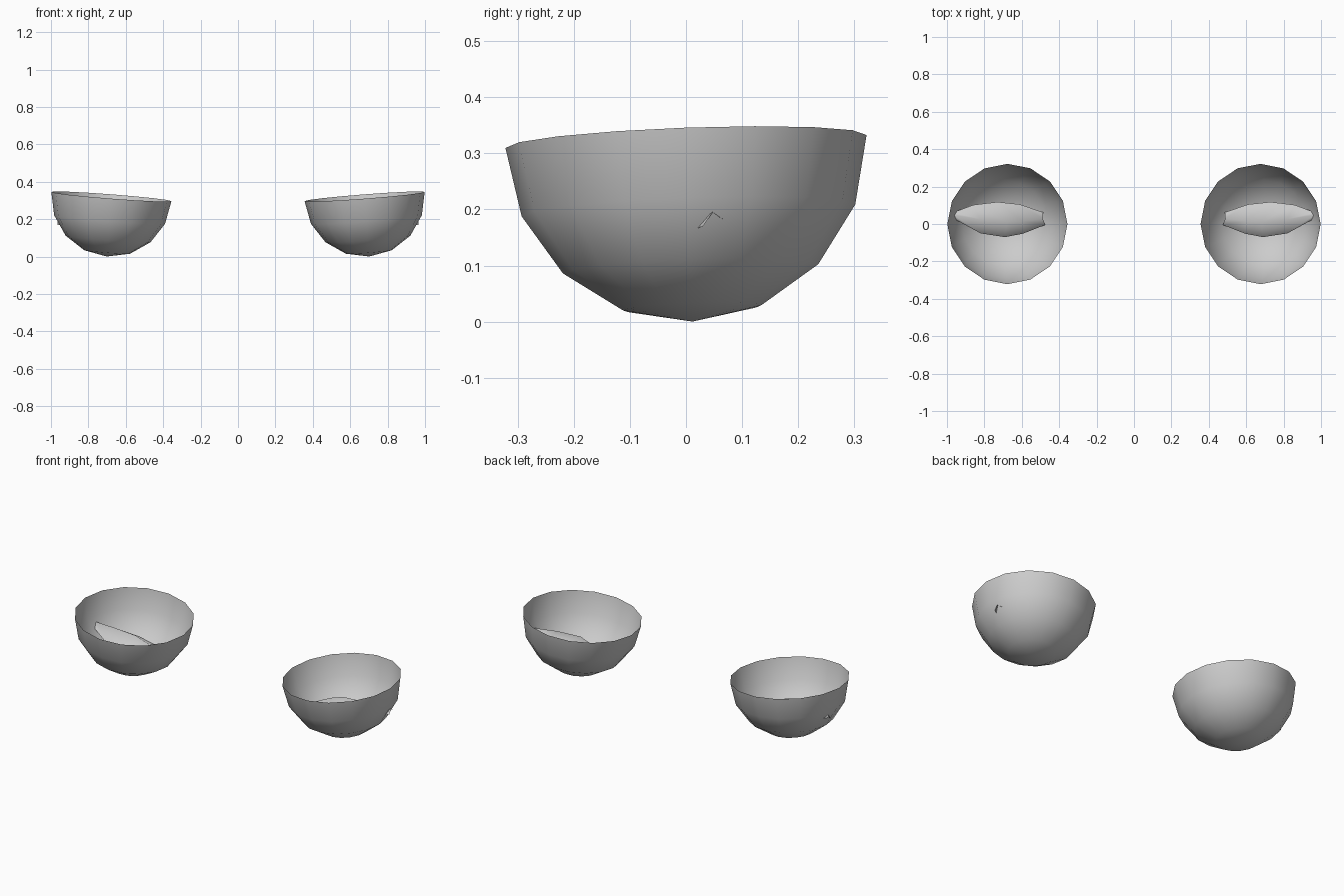
import bpy, bmesh, math
from mathutils import Vector, Matrix

if "Cube" in bpy.data.objects:
    bpy.data.objects.remove(bpy.data.objects["Cube"])

CENTER = Vector((0.677, 0.0, 0.321))
RADIUS = 0.322
TILT = Vector((0, 0, 1)).rotation_difference(Vector((-0.077, -0.036, 1)).normalized())


def finish(bm, name, side):
    # mirror to the requested side and shade smooth
    if side < 0:
        bmesh.ops.transform(bm, matrix=Matrix.Scale(-1, 4, (1, 0, 0)), verts=bm.verts)
        bmesh.ops.reverse_faces(bm, faces=bm.faces)
    for f in bm.faces:
        f.smooth = True
    mesh = bpy.data.meshes.new(name)
    bm.to_mesh(mesh)
    bm.free()
    obj = bpy.data.objects.new(name, mesh)
    bpy.context.collection.objects.link(obj)


def bowl(name, side):
    # lower half of a 16 sided sphere, tipped slightly inward
    bm = bmesh.new()
    bmesh.ops.create_uvsphere(bm, u_segments=16, v_segments=8, radius=RADIUS)
    upper = [v for v in bm.verts if v.co.z > 0.01]
    bmesh.ops.delete(bm, geom=upper, context='VERTS')
    matrix = Matrix.Translation(CENTER) @ TILT.to_matrix().to_4x4()
    bmesh.ops.transform(bm, matrix=matrix, verts=bm.verts)
    finish(bm, name, side)


# cross-sections of the folded leaf: front edge, ridge, back edge
SECTIONS = [
    [(0.475, -0.005, 0.095), (0.488, 0.030, 0.12), (0.485, 0.062, 0.10)],
    [(0.595, -0.052, 0.105), (0.595, 0.015, 0.175), (0.610, 0.105, 0.13)],
    [(0.690, -0.070, 0.12), (0.680, 0.010, 0.205), (0.730, 0.118, 0.145)],
    [(0.820, -0.050, 0.14), (0.820, 0.025, 0.205), (0.860, 0.102, 0.16)],
    [(0.966, 0.030, 0.17), (0.966, 0.048, 0.195), (0.966, 0.062, 0.185)],
]


def leaf(name, side):
    # thin arched sheet lying inside the bowl, its tip poking through
    bm = bmesh.new()
    rows = [[bm.verts.new(p) for p in row] for row in SECTIONS]
    for a, b in zip(rows, rows[1:]):
        for i in range(2):
            bm.faces.new((a[i], b[i], b[i + 1], a[i + 1]))
    finish(bm, name, side)


for label, side in (("right", 1), ("left", -1)):
    bowl("bowl_" + label, side)
    leaf("inner_leaf_" + label, side)
